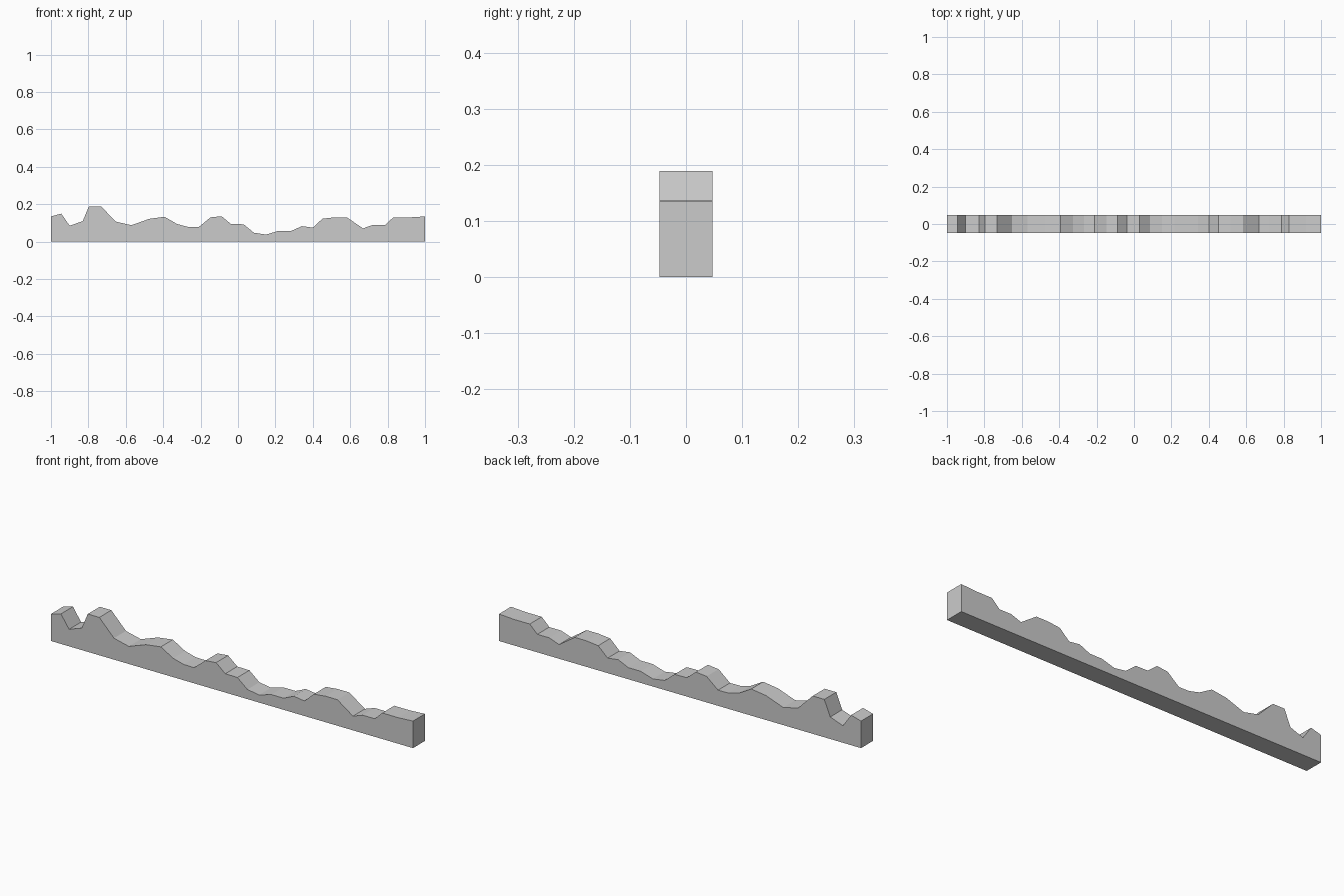
import bpy, bmesh

if "Cube" in bpy.data.objects:
    bpy.data.objects.remove(bpy.data.objects["Cube"])

HALF_WIDTH = 0.0473

# Ridge line seen from the front: (x, z)
ridge = [
    (-1, .135), (-.945, .15), (-.9, .085), (-.83, .11), (-.797, .189),
    (-.733, .189), (-.652, .107), (-.57, .088), (-.475, .122), (-.393, .133),
    (-.325, .094), (-.267, .079), (-.21, .078), (-.147, .13), (-.088, .136),
    (-.037, .094), (.03, .093), (.085, .048), (.15, .038), (.217, .058),
    (.285, .058), (.342, .083), (.4, .075), (.452, .123), (.517, .13),
    (.582, .13), (.668, .071), (.722, .09), (.788, .09), (.83, .13),
    (.92, .13), (1, .135),
]


def extrude_profile(name, points, half_width):
    """Make a closed slab from an x-z outline, extruded along y."""
    bm = bmesh.new()
    outline = bm.faces.new([bm.verts.new((x, -half_width, z)) for x, z in points])
    result = bmesh.ops.extrude_face_region(bm, geom=[outline], use_keep_orig=True)
    moved = [g for g in result["geom"] if isinstance(g, bmesh.types.BMVert)]
    bmesh.ops.translate(bm, verts=moved, vec=(0, 2 * half_width, 0))
    bmesh.ops.recalc_face_normals(bm, faces=bm.faces)
    mesh = bpy.data.meshes.new(name)
    bm.to_mesh(mesh)
    bm.free()
    obj = bpy.data.objects.new(name, mesh)
    bpy.context.collection.objects.link(obj)
    return obj


# Flat-bottomed strip with an uneven, faceted top
extrude_profile("uneven_ridge_strip", [(1, 0), (-1, 0)] + ridge, HALF_WIDTH)
